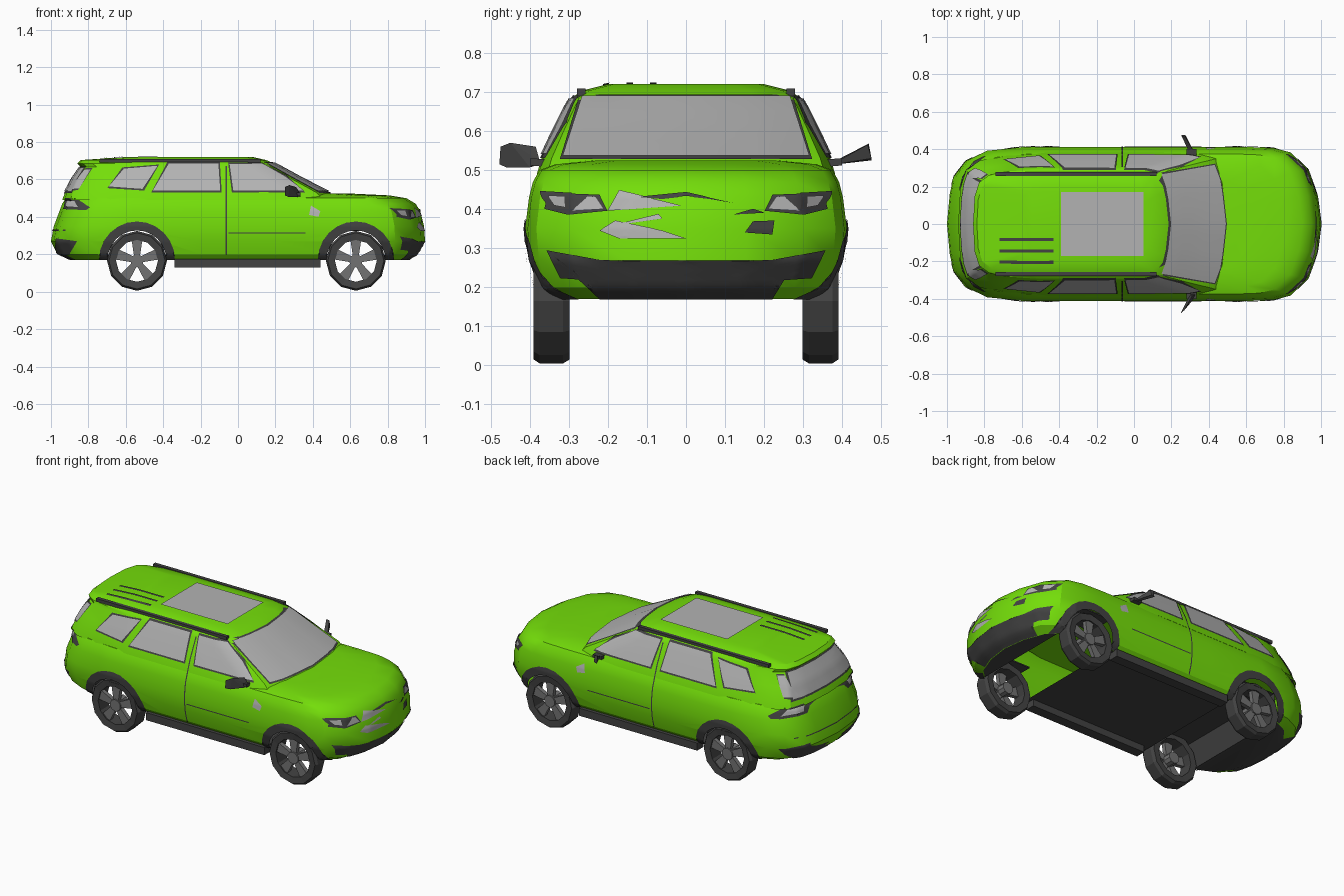
import bpy, bmesh, math
from mathutils import Vector
from mathutils.bvhtree import BVHTree

if "Cube" in bpy.data.objects:
    bpy.data.objects.remove(bpy.data.objects["Cube"], do_unlink=True)


def material(name, r, g, b):
    m = bpy.data.materials.new(name)
    m.use_nodes = True
    m.diffuse_color = (r, g, b, 1)
    node = m.node_tree.nodes["Principled BSDF"]
    node.inputs["Base Color"].default_value = (r, g, b, 1)
    node.inputs["Roughness"].default_value = 0.6
    return m


GREEN = material("green paint", 0.175, 0.73, 0.003)
DARK = material("dark plastic", 0.055, 0.055, 0.055)
GLASS = material("grey glass", 0.45, 0.45, 0.45)
METAL = material("wheel metal", 0.17, 0.17, 0.17)


def finish(name, bm, *mats, smooth=None):
    me = bpy.data.meshes.new(name)
    bm.to_mesh(me)
    bm.free()
    ob = bpy.data.objects.new(name, me)
    bpy.context.collection.objects.link(ob)
    for m in mats:
        me.materials.append(m)
    if smooth:
        bpy.ops.object.select_all(action="DESELECT")
        ob.select_set(True)
        bpy.context.view_layer.objects.active = ob
        bpy.ops.object.shade_smooth_by_angle(angle=math.radians(smooth))
    return ob


def loft(plan, levels):
    """Stack scaled copies of a mirrored half plan; level = z, rear x, front x, half width."""
    outline = plan + [(u, -v) for u, v in reversed(plan[1:-1])]
    bm = bmesh.new()
    rings = []
    for z, rear, front, w in levels:
        mid, half = (rear + front) / 2, (front - rear) / 2
        rings.append([bm.verts.new((mid + u * half, v * w, z)) for u, v in outline])
    n = len(outline)
    for a, b in zip(rings, rings[1:]):
        for i in range(n):
            bm.faces.new((a[i], a[(i + 1) % n], b[(i + 1) % n], b[i]))
    bm.faces.new(rings[0])
    bm.faces.new(rings[-1])
    bmesh.ops.recalc_face_normals(bm, faces=bm.faces)
    return bm


def hull(name, points, mat):
    bm = bmesh.new()
    bmesh.ops.convex_hull(bm, input=[bm.verts.new(p) for p in points])
    bmesh.ops.recalc_face_normals(bm, faces=bm.faces)
    return finish(name, bm, mat)


def box(name, lo, hi, mat):
    hull(name, [(x, y, z) for x in (lo[0], hi[0]) for y in (lo[1], hi[1]) for z in (lo[2], hi[2])], mat)


# Painted lower body and cabin
body_plan = [(-1, 0), (-.985, .4), (-.965, .62), (-.9, .83), (-.8, .95), (-.6, 1), (-.2, 1),
             (.2, 1), (.6, 1), (.75, .985), (.84, .93), (.93, .72), (.98, .38), (1, 0)]
body_bm = loft(body_plan, [
    (.17, -.9, .91, .355), (.2, -.965, .96, .385), (.27, -1, 1, .405), (.35, -.985, .995, .412),
    (.43, -.955, .975, .402), (.47, -.94, .95, .392), (.5, -.92, .9, .375),
    (.515, -.88, .81, .335), (.524, -.8, .62, .25)])
cabin_plan = [(-1, 0), (-.985, .5), (-.94, .76), (-.84, .89), (-.65, .96), (-.35, 1), (0, 1),
              (.4, 1), (.75, .99), (.9, .93), (.965, .6), (1, 0)]
cabin_bm = loft(cabin_plan, [
    (.49, -.94, .53, .382), (.53, -.925, .49, .37), (.6, -.89, .355, .337), (.668, -.842, .228, .303),
    (.685, -.86, .195, .293), (.704, -.84, .15, .265), (.72, -.6, .08, .2)])
surfaces = [BVHTree.FromBMesh(body_bm), BVHTree.FromBMesh(cabin_bm)]
finish("cabin", cabin_bm, GREEN, smooth=28)
body = finish("body", body_bm, GREEN, DARK)

# Wheel arches cut through the sides, leaving the axle bays open
WHEELS = {"front": .63, "rear": -.54}
AXLE_Z = .165
for end, x in WHEELS.items():
    bpy.ops.mesh.primitive_cylinder_add(vertices=28, radius=.166, depth=1.2,
                                        location=(x, 0, AXLE_Z), rotation=(math.pi / 2, 0, 0))
    cutter = bpy.context.object
    cutter.name = end + "_well_cutter"
    cutter.hide_render = True
    mod = body.modifiers.new("well", "BOOLEAN")
    mod.operation, mod.solver, mod.object = "DIFFERENCE", "EXACT", cutter
    bpy.context.view_layer.objects.active = body
    bpy.ops.object.modifier_apply(modifier=mod.name)
    bpy.data.objects.remove(cutter, do_unlink=True)
shell = bmesh.new()
shell.from_mesh(body.data)
walls = []
for f in shell.faces:
    c = f.calc_center_median()
    f.material_index = int(f.normal.z < -.9)
    if abs(f.normal.y) < .1 and any(math.hypot(c.x - x, c.z - AXLE_Z) < .17 for x in WHEELS.values()):
        walls.append(f)
bmesh.ops.delete(shell, geom=walls, context="FACES")
shell.to_mesh(body.data)
shell.free()
bpy.ops.object.select_all(action="DESELECT")
body.select_set(True)
bpy.ops.object.shade_smooth_by_angle(angle=math.radians(28))

# Raised floor over the rear axle, liners over the front wheels
floor = bmesh.new()
path = [(-.71, .171), (-.66, .3), (-.42, .3), (-.37, .171)]
left, right = [[floor.verts.new((x, s * (.39 if z > .2 else .35), z)) for x, z in path] for s in (1, -1)]
for i in range(3):
    floor.faces.new((left[i], left[i + 1], right[i + 1], right[i]))
finish("rear_floor", floor, DARK)
for s, label in ((1, "left"), (-1, "right")):
    box(label + "_front_liner", (.5, s * .34 - .06, .325), (.76, s * .34 + .06, .332), DARK)


def plate(name, points, axis, side, mat, lift=.004):
    """Drape a flat outline onto the bodywork, looking along an axis from one side."""
    bm = bmesh.new()
    def place(a, b):
        return Vector({"x": (2 * side, a, b), "y": (a, 2 * side, b), "z": (a, b, 2 * side)}[axis])
    bm.faces.new([bm.verts.new(place(a, b)) for a, b in points])
    bmesh.ops.triangulate(bm, faces=bm.faces)
    bmesh.ops.subdivide_edges(bm, edges=bm.edges, cuts=7, use_grid_fill=True)
    ray = Vector([-side if axis == c else 0 for c in "xyz"])
    missed = []
    for v in bm.verts:
        hits = [h for h in (t.ray_cast(v.co, ray) for t in surfaces) if h[0]]
        if hits:
            h = min(hits, key=lambda hit: hit[3])
            v.co = h[0] + h[1] * lift
        else:
            missed.append(v)
    bmesh.ops.delete(bm, geom=missed, context="VERTS")
    bm.normal_update()
    for f in bm.faces:
        if f.normal.dot(ray) > 0:
            f.normal_flip()
    finish(name, bm, mat, smooth=28)


def grow(points, d):
    cx = sum(p[0] for p in points) / len(points)
    cz = sum(p[1] for p in points) / len(points)
    return [(a + math.copysign(d, a - cx), b + math.copysign(d, b - cz)) for a, b in points]


def rect(a0, a1, b0, b1):
    return [(a0, b0), (a1, b0), (a1, b1), (a0, b1)]


# Side glass, seams, lamps and wheel arch trim
side_glass = {
    "front_door_glass": [(-.025, .538), (.35, .538), (.25, .612), (.13, .68), (-.045, .68)],
    "rear_door_glass": [(-.455, .538), (-.095, .538), (-.105, .682), (-.37, .682)],
    "quarter_glass": [(-.69, .56), (-.51, .547), (-.43, .67), (-.61, .655)],
    "rear_pillar_glass": [(-.895, .545), (-.845, .55), (-.785, .65), (-.82, .65)]}
for side, label in ((1, "left_"), (-1, "right_")):
    for name, pts in side_glass.items():
        plate(label + name + "_frame", grow(pts, .008), "y", side, DARK)
        plate(label + name, pts, "y", side, GLASS, .007)
    plate(label + "door_seam", rect(-.066, -.059, .2, .67), "y", side, DARK)
    plate(label + "door_crease", rect(-.05, .36, .312, .318), "y", side, DARK)
    plate(label + "fender_vent", [(.38, .41), (.43, .4), (.44, .43), (.39, .46)], "y", side, GLASS)
    plate(label + "tail_lamp", [(-.93, .44), (-.81, .435), (-.79, .45), (-.86, .495), (-.92, .5)],
          "y", side, DARK)
    plate(label + "tail_lamp_lens", [(-.92, .455), (-.85, .45), (-.87, .48), (-.91, .485)],
          "y", side, GLASS, .007)
    plate(label + "rear_bumper_corner", [(-.98, .2), (-.9, .2), (-.86, .27), (-.97, .285)],
          "y", side, DARK)
    for end, x in WHEELS.items():
        arc = [i * math.pi / 12 for i in range(13)]
        trim = [(x + r * math.cos(t), AXLE_Z + .007 + r * math.sin(t))
                for r, ts in ((.156, arc), (.203, arc[::-1])) for t in ts]
        plate(label + end + "_arch_trim", trim, "y", side, DARK)
    # Headlamps wrap round the corners
    plate(label + "headlamp", [(side * a, b) for a, b in
          ((.2, .395), (.3, .385), (.36, .4), (.35, .44), (.22, .435))], "x", 1, DARK)
    plate(label + "headlamp_lens", [(side * a, b) for a, b in
          ((.21, .4), (.29, .395), (.25, .43), (.23, .43))], "x", 1, GLASS, .007)
    plate(label + "headlamp_corner", [(.81, .445), (.86, .4), (.92, .385), (.9, .44)], "y", side, DARK)
    plate(label + "headlamp_corner_lens", [(.845, .432), (.87, .408), (.9, .403), (.89, .43)],
          "y", side, GLASS, .007)

# Uneven grille: pale slats on the right, dark inserts on the left
plate("grille_brow", [(-.06, .425), (0, .432), (.06, .425), (.12, .415), (0, .442), (-.12, .43)], "x", 1, DARK)
plate("right_grille_slat", [(-.2, .395), (-.01, .408), (-.17, .447)], "x", 1, GLASS)
plate("right_middle_slat", [(-.2, .355), (-.06, .375), (-.07, .387)], "x", 1, GLASS)
plate("right_lower_slat", [(-.17, .325), (0, .325), (-.06, .345), (-.18, .37), (-.22, .345)], "x", 1, GLASS)
plate("left_grille_insert", [(.12, .385), (.2, .39), (.17, .4)], "x", 1, DARK)
plate("left_lower_insert", [(.15, .34), (.22, .335), (.225, .37), (.17, .368)], "x", 1, DARK)

# Bumpers, windscreen, rear glass
half_bumper = [(0, .172), (.22, .172), (.25, .22), (.32, .225), (.355, .295), (.22, .27), (0, .265)]
plate("front_bumper_trim", half_bumper + [(-a, b) for a, b in half_bumper[-2:0:-1]], "x", 1, DARK)
plate("windscreen_frame", [(-.322, .526), (.322, .526), (.272, .69), (-.272, .69)], "x", 1, DARK)
plate("windscreen", [(-.315, .531), (.315, .531), (.265, .685), (-.265, .685)], "x", 1, GLASS, .007)
plate("rear_glass_frame", [(-.28, .525), (.28, .525), (.23, .667), (-.23, .667)], "x", -1, DARK)
plate("rear_glass", [(-.265, .535), (.265, .535), (.22, .66), (-.22, .66)], "x", -1, GLASS, .007)
plate("tailgate_seam", rect(-.3, .3, .325, .331), "x", -1, DARK)

# Roof: sunroof, ribs, rails
plate("sunroof", rect(-.39, .05, -.17, .17), "z", 1, GLASS, .006)
for i in range(3):
    y = -.08 - .06 * i
    plate(f"roof_rib_{i}", rect(-.72, -.43, y - .012, y + .004), "z", 1, DARK)
for s, label in ((1, "left"), (-1, "right")):
    box(label + "_roof_rail", (-.74, s * .268 - .011, .69), (.12, s * .268 + .011, .709), DARK)

# Sills and mirrors
for s, label in ((1, "left"), (-1, "right")):
    box(label + "_side_step", (-.34, s * .35 - .03, .13), (.44, s * .35 + .03, .175), DARK)
    hull(label + "_mirror_arm", [(x, s * y, z) for x in (.28, .335) for y, z in
                                 ((.355, .508), (.355, .528), (.4, .512), (.4, .53))], DARK)
hull("right_mirror", [(.3, -.375, .515), (.33, -.375, .525), (.31, -.385, .56), (.275, -.45, .57),
                      (.25, -.475, .56), (.25, -.478, .515), (.27, -.46, .507), (.32, -.4, .507)], DARK)
hull("left_mirror", [(.33, .37, .513), (.3, .375, .52), (.255, .475, .525), (.275, .475, .53),
                     (.255, .468, .568), (.275, .465, .565)], DARK)


# Wheels: spun tyre, five spokes and a hub
def wheel(name, x, s):
    bm = bmesh.new()
    profile = [(.112, .3), (.15, .298), (.16, .315), (.16, .375), (.15, .39), (.112, .385)]
    vs = [bm.verts.new((r, s * y, 0)) for r, y in profile]
    es = [bm.edges.new((vs[i], vs[(i + 1) % len(vs)])) for i in range(len(vs))]
    bmesh.ops.spin(bm, geom=vs + es, cent=(0, 0, 0), axis=(0, 1, 0), angle=math.tau, steps=12)
    bmesh.ops.remove_doubles(bm, verts=bm.verts, dist=.0005)
    bmesh.ops.recalc_face_normals(bm, faces=bm.faces)
    tyre = finish(name + "_tyre", bm, DARK)
    bm = bmesh.new()
    for k in range(5):
        t = math.pi / 2 + k * math.tau / 5
        out, across = Vector((math.cos(t), 0, math.sin(t))), Vector((-math.sin(t), 0, math.cos(t)))
        for v in bmesh.ops.create_cube(bm, size=1)["verts"]:
            wide = .06 if v.co.x > 0 else .03
            v.co = out * (.07 + v.co.x * .1) + across * v.co.z * wide + Vector((0, s * (.365 + v.co.y * .025), 0))
    hub = bmesh.ops.create_cone(bm, cap_ends=True, segments=10, radius1=.035, radius2=.035, depth=.08)["verts"]
    for v in hub:
        v.co = Vector((v.co.x, s * .345 + v.co.z, v.co.y))
    bmesh.ops.recalc_face_normals(bm, faces=bm.faces)
    rim = finish(name + "_rim", bm, METAL)
    for ob in (tyre, rim):
        ob.location = (x, 0, AXLE_Z)


for end, x in WHEELS.items():
    wheel("left_" + end, x, 1)
    wheel("right_" + end, x, -1)
